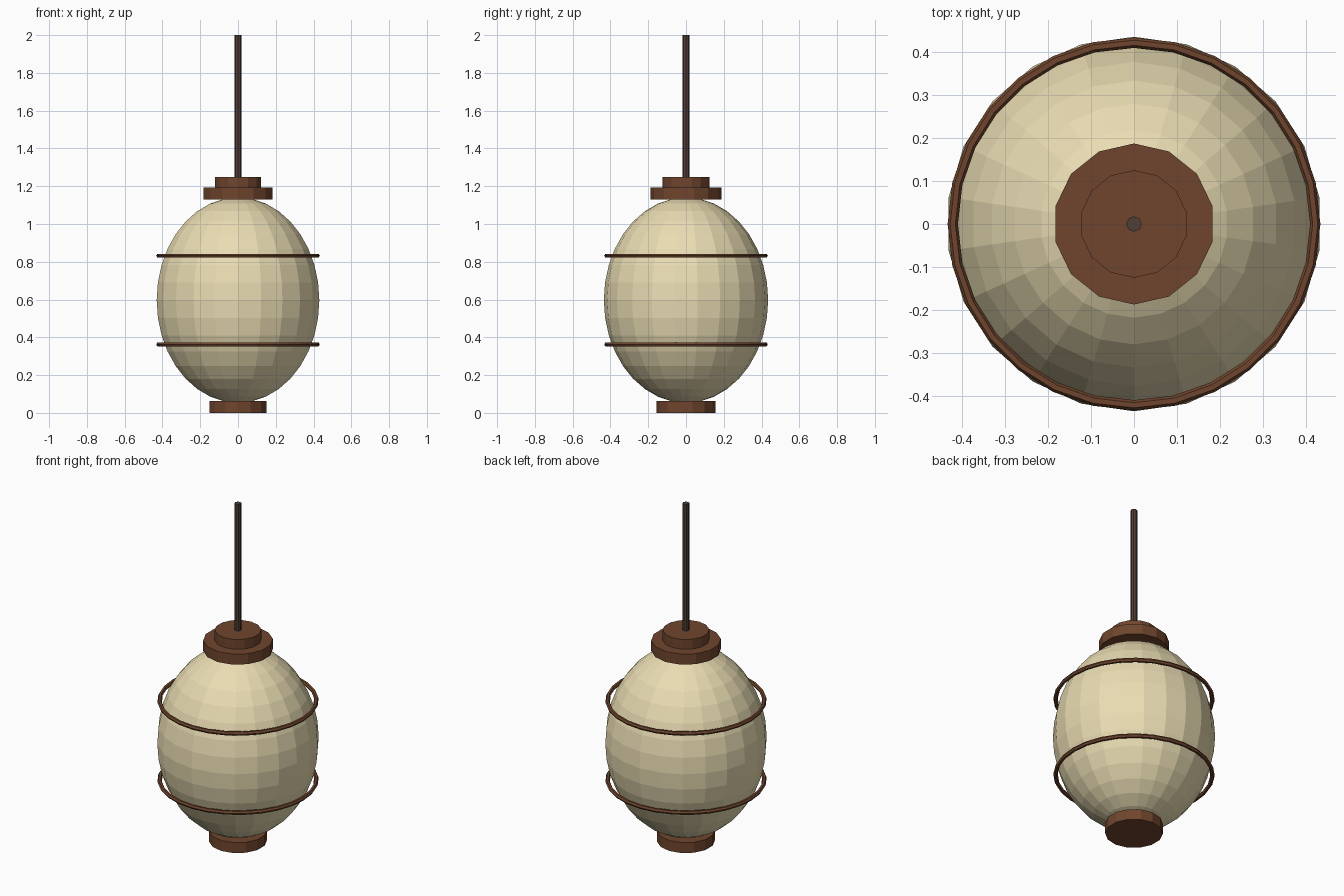
import bpy

if "Cube" in bpy.data.objects:
    bpy.data.objects.remove(bpy.data.objects["Cube"])


def material(name, rgb):
    m = bpy.data.materials.new(name)
    m.diffuse_color = (*rgb, 1)
    m.use_nodes = True
    m.node_tree.nodes["Principled BSDF"].inputs["Base Color"].default_value = m.diffuse_color
    return m


paper = material("paper", (0.82, 0.72, 0.45))
wood = material("wood", (0.16, 0.06, 0.026))
cord = material("cord", (0.08, 0.05, 0.035))


def finish(name, mat):
    ob = bpy.context.object
    ob.name = name
    ob.data.materials.append(mat)
    return ob


def disc(name, radius, z0, z1, sides, mat):
    bpy.ops.mesh.primitive_cylinder_add(
        vertices=sides, radius=radius, depth=z1 - z0, location=(0, 0, (z0 + z1) / 2))
    return finish(name, mat)


# Faceted egg-shaped paper shade
bpy.ops.mesh.primitive_uv_sphere_add(
    segments=22, ring_count=18, radius=0.435, location=(0, 0, 0.597))
shade = finish("shade", paper)
shade.scale.z = 1.25

# Wooden base, stepped cap and hanging rod
disc("base", 0.155, 0.0, 0.062, 14, wood)
disc("cap_lower", 0.187, 1.13, 1.192, 14, wood)
disc("cap_upper", 0.125, 1.19, 1.25, 14, wood)
disc("hanging_rod", 0.018, 1.24, 2.0, 8, cord)

# Hoops around the shade
for name, z in (("hoop_lower", 0.363), ("hoop_upper", 0.832)):
    bpy.ops.mesh.primitive_torus_add(
        major_radius=0.421, minor_radius=0.012, major_segments=28,
        minor_segments=6, location=(0, 0, z))
    finish(name, wood)
